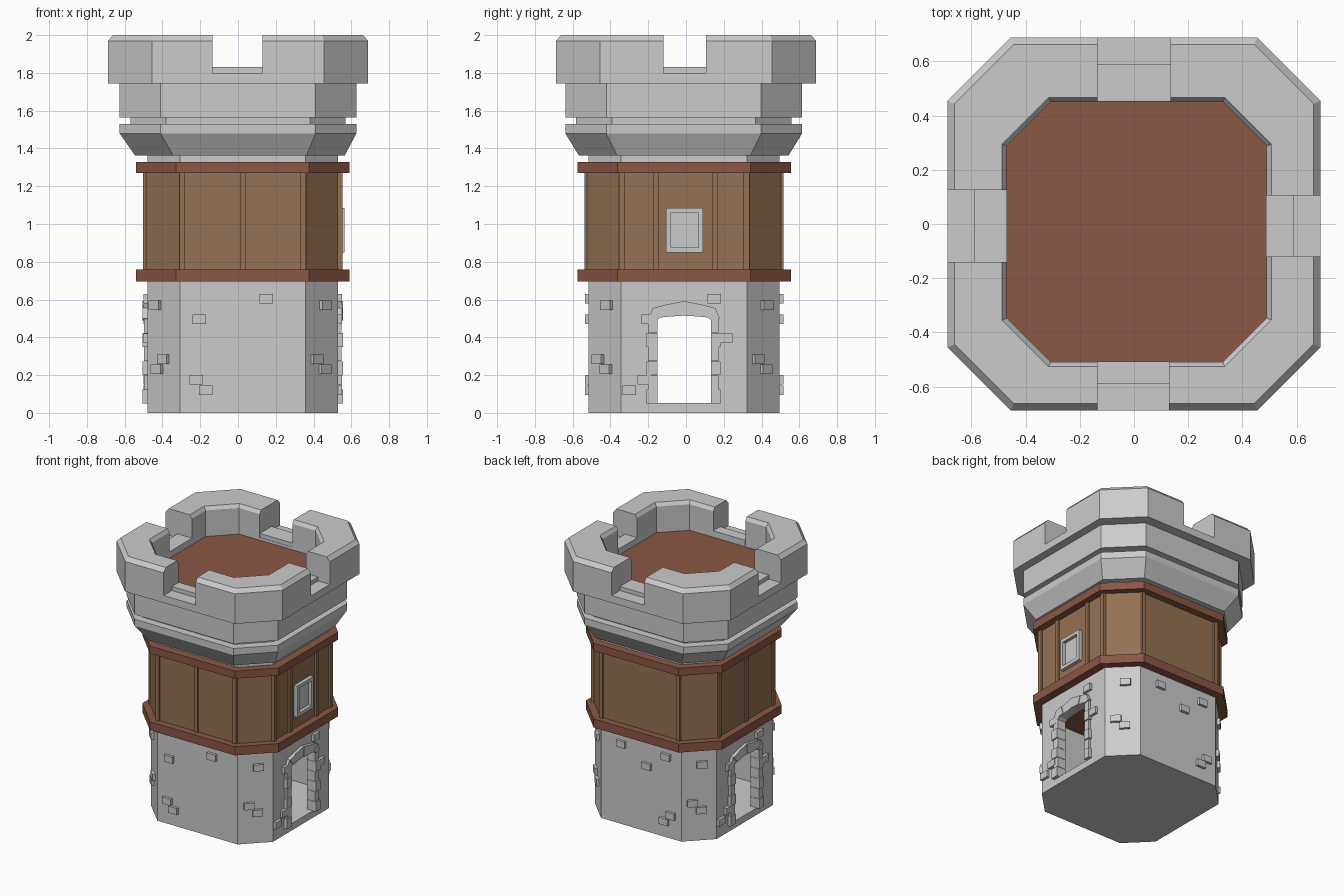
import bpy, bmesh
from math import cos, sin, radians

if "Cube" in bpy.data.objects:
    bpy.data.objects.remove(bpy.data.objects["Cube"])

BODY = (0.025, -0.01)     # axis of the lower tower
CROWN = (0.0, -0.012)     # axis of the upper stonework


def material(name, rgb):
    m = bpy.data.materials.new(name)
    m.diffuse_color = (*rgb, 1)
    m.use_nodes = True
    m.node_tree.nodes["Principled BSDF"].inputs["Base Color"].default_value = m.diffuse_color
    return m


WOOD = material("wood", (0.30, 0.165, 0.085))
TRIM = material("red_wood", (0.26, 0.095, 0.06))


def finish(name, bm, mat=None):
    bmesh.ops.recalc_face_normals(bm, faces=bm.faces)
    me = bpy.data.meshes.new(name)
    bm.to_mesh(me)
    bm.free()
    ob = bpy.data.objects.new(name, me)
    bpy.context.collection.objects.link(ob)
    if mat:
        me.materials.append(mat)
    return ob


def loft(name, rings, mat=None, closed=False):
    """Stack of chamfered squares: (z, half width, chamfer start, centre)."""
    bm = bmesh.new()
    loops = []
    for z, h, c, (cx, cy) in rings:
        pts = [(h, -c), (h, c), (c, h), (-c, h), (-h, c), (-h, -c), (-c, -h), (c, -h)]
        loops.append([bm.verts.new((cx + x, cy + y, z)) for x, y in pts])
    pairs = list(zip(loops, loops[1:]))
    if closed:
        pairs.append((loops[-1], loops[0]))
    else:
        bm.faces.new(loops[0])
        bm.faces.new(loops[-1])
    for a, b in pairs:
        for i in range(8):
            j = (i + 1) % 8
            bm.faces.new((a[i], a[j], b[j], b[i]))
    return finish(name, bm, mat)


def rect(u0, u1, z0, z1):
    return [(u0, z0), (u1, z0), (u1, z1), (u0, z1)]


def slabs(name, items, mat=None, centre=BODY):
    """Outlines (u, z) on a wall facing 'angle', extruded from depth d0 to d1."""
    bm = bmesh.new()
    for angle, poly, d0, d1 in items:
        ca, sa = cos(radians(angle)), sin(radians(angle))
        a, b = [[bm.verts.new((centre[0] + d * ca - u * sa, centre[1] + d * sa + u * ca, z))
                 for u, z in poly] for d in (d0, d1)]
        bm.faces.new(a)
        bm.faces.new(b)
        for i in range(len(poly)):
            j = (i + 1) % len(poly)
            bm.faces.new((a[i], a[j], b[j], b[i]))
    return finish(name, bm, mat)


def cut(target, cutter):
    mod = target.modifiers.new("cut", 'BOOLEAN')
    mod.operation = 'DIFFERENCE'
    mod.solver = 'EXACT'
    mod.object = cutter
    bpy.context.view_layer.objects.active = target
    bpy.ops.object.modifier_apply(modifier=mod.name)
    bpy.data.objects.remove(cutter)


# Hollow stone base with a doorway on the left and right sides
base = loft("stone_base", [(0, .505, .333, BODY), (.73, .505, .333, BODY),
                           (.73, .465, .317, BODY), (.05, .465, .317, BODY)])
cut(base, slabs("door_cutter", [(a, rect(-.145, .145, .052, .515), .3, .7) for a in (0, 180)]))

# Door surrounds: jamb blocks and pointed arch stones
outer = [(-.19, .50), (-.165, .555), (-.10, .572), (0, .592), (.10, .572), (.165, .555), (.19, .50)]
inner = [(-.145, .49), (-.125, .505), (-.08, .51), (0, .515), (.08, .51), (.125, .505), (.145, .49)]
surround = []
for a in (0, 180):
    for i in range(6):
        z = .05 + i * .075
        w = .19 if i % 2 else .20
        d = .523 if i % 2 else .53
        surround.append((a, rect(-w, -.142, z, z + .073), .455, d))
        surround.append((a, rect(.142, w - .008, z, z + .073), .455, d))
    for i in range(6):
        surround.append((a, [inner[i], outer[i], outer[i + 1], inner[i + 1]],
                         .455, .53 if i % 2 else .525))
slabs("door_surrounds", surround)

# Loose stones standing proud of the base walls
side = [(.16, .605), (.22, .395), (-.19, .495), (-.29, .12), (-.21, .175)]
corner = [(.02, .57), (-.045, .285), (.015, .23)]
stones = {
    -90: [(-.23, .495), (.125, .605), (-.245, .175), (-.195, .12)],
    90: [(-.16, .605), (.05, .495), (.21, .605), (.25, .175), (.195, .12)],
    0: side, 180: side,
    -45: corner, 45: corner, 135: corner,
    -135: [(-.055, .57), (.005, .285), (-.04, .23)],
}
slabs("wall_stones", [(a, rect(u - .036, u + .036, z - .025, z + .025), d - .02, d + .02)
                      for a, spots in stones.items() for u, z in spots
                      for d in [.505 if a % 90 == 0 else .5926]])

# Timber storey with battens and red bands
loft("timber_wall", [(.72, .513, .335, BODY), (1.31, .513, .335, BODY)], WOOD)
battens = {-90: [-.32, 0, .32], 0: [-.33, -.15, .165, .33], 90: [-.32, .32], 180: [-.32, 0, .32]}
slabs("timber_battens", [(a, rect(u - .015, u + .015, .75, 1.28), .5, .527)
                         for a, us in battens.items() for u in us], WOOD)
for name, z0, z1 in (("lower_band", .695, .76), ("upper_band", 1.27, 1.327)):
    loft(name, [(z0, .565, .352, BODY), (z1, .565, .352, BODY)], TRIM)

# Window on the right side
u0, u1, z0, z1, t = -.095, .10, .85, 1.085, .025
slabs("window_frame", [(0, rect(u0, u1, z0, z0 + t), .5, .54), (0, rect(u0, u1, z1 - t, z1), .5, .54),
                       (0, rect(u0, u0 + t, z0 + t, z1 - t), .5, .54),
                       (0, rect(u1 - t, u1, z0 + t, z1 - t), .5, .54)])
slabs("window_pane", [(0, rect(u0 + t, u1 - t, z0 + t, z1 - t), .5, .516)])

# Flared stone collar under the battlements
MID = (.01, -.012)
loft("stone_collar", [(1.30, .505, .333, BODY), (1.363, .505, .333, BODY),
                      (1.363, .555, .353, MID), (1.48, .627, .41, CROWN),
                      (1.53, .627, .41, CROWN), (1.53, .57, .38, CROWN),
                      (1.565, .57, .38, CROWN), (1.565, .627, .41, CROWN),
                      (1.75, .627, .41, CROWN)])

# Battlement ring, notched on all four sides
ORIGIN, WELL = (0, 0), (.01, -.03)
crown = loft("battlement", [(1.745, .688, .455, ORIGIN), (1.97, .688, .455, ORIGIN),
                            (2.0, .662, .444, ORIGIN), (2.0, .497, .325, WELL),
                            (1.975, .48, .3175, WELL), (1.745, .48, .3175, WELL)], closed=True)
notches = {-90: (-.135, .13), 0: (-.12, .105), 90: (-.135, .135), 180: (-.125, .14)}
cut(crown, slabs("notch_cutter", [(a, rect(*u, 1.80, 2.2), .2, .9)
                                  for a, u in notches.items()], centre=ORIGIN))

# Raised sills inside the notches
inner_edge = {-90: .507, 0: .488, 90: .452, 180: .468}
slabs("notch_sills", [(a, rect(*u, 1.79, 1.83), inner_edge[a], .59)
                      for a, u in notches.items()], centre=ORIGIN)

# Roof deck
loft("roof_deck", [(1.72, .482, .318, WELL), (1.78, .482, .318, WELL)], TRIM)
